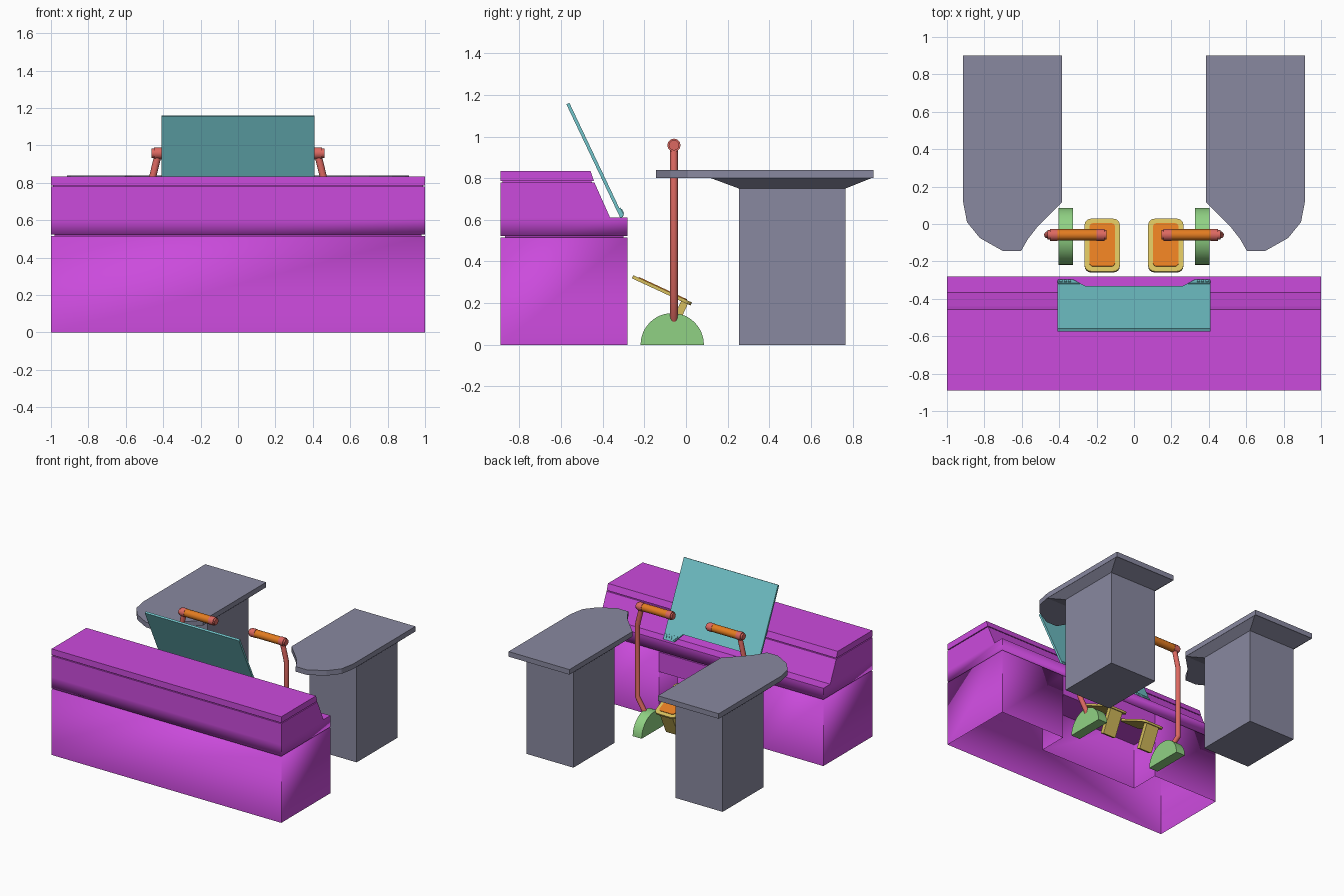
import bpy, bmesh, math
from mathutils import Vector, Matrix

cube = bpy.data.objects.get("Cube")
if cube:
    bpy.data.objects.remove(cube)


def material(name, rgb):
    m = bpy.data.materials.new(name)
    m.use_nodes = True
    m.diffuse_color = (*rgb, 1)
    m.node_tree.nodes["Principled BSDF"].inputs["Base Color"].default_value = (*rgb, 1)
    return m


PURPLE = material("purple", (0.60, 0.07, 0.72))
TEAL = material("teal", (0.17, 0.56, 0.60))
GREY = material("slate grey", (0.25, 0.25, 0.35))
GREEN = material("green", (0.28, 0.64, 0.23))
YELLOW = material("yellow", (0.68, 0.52, 0.11))
ORANGE = material("orange", (0.76, 0.20, 0.015))
RED = material("red", (0.72, 0.14, 0.12))


def finish(bm, name, mat, smooth=None):
    bmesh.ops.recalc_face_normals(bm, faces=bm.faces)
    me = bpy.data.meshes.new(name)
    bm.to_mesh(me)
    bm.free()
    me.materials.append(mat)
    ob = bpy.data.objects.new(name, me)
    bpy.context.collection.objects.link(ob)
    if smooth:
        bpy.ops.object.select_all(action="DESELECT")
        ob.select_set(True)
        bpy.context.view_layer.objects.active = ob
        bpy.ops.object.shade_smooth_by_angle(angle=math.radians(smooth))
    return ob


def prism(name, mat, outline, place, a, b, smooth=None, cap=True):
    """Extrude a 2D outline from depth a to b; place maps (u, v, depth) to 3D."""
    bm = bmesh.new()
    rings = [[bm.verts.new(place(u, v, d)) for u, v in outline] for d in (a, b)]
    n = len(outline)
    for i in range(n):
        j = (i + 1) % n
        bm.faces.new((rings[0][i], rings[0][j], rings[1][j], rings[1][i]))
    if cap:
        bm.faces.new(rings[0])
    bm.faces.new(rings[1])
    return finish(bm, name, mat, smooth)


def side(u, v, d):
    return (d, u, v)


def plan(u, v, d):
    return (u, v, d)


def soft_shade(ob, soft_z):
    """Smooth the body, keeping every edge sharp except those at one height."""
    me = ob.data
    me.shade_smooth()
    bm = bmesh.new()
    bm.from_mesh(me)
    for e in bm.edges:
        level = all(abs(v.co.z - soft_z) < 0.001 for v in e.verts)
        e.smooth = level or e.calc_face_angle(0) < 0.02
    bm.to_mesh(me)
    bm.free()


def rounded(w, h, r, n=4):
    pts = []
    for k, (sx, sy) in enumerate(((1, 1), (-1, 1), (-1, -1), (1, -1))):
        for i in range(n + 1):
            t = math.pi / 2 * (k + i / n)
            pts.append((sx * (w - r) + r * math.cos(t), sy * (h - r) + r * math.sin(t)))
    return pts


def rod(name, mat, points, radius, sides=16):
    cu = bpy.data.curves.new(name, "CURVE")
    cu.dimensions = "3D"
    cu.bevel_depth = radius
    cu.bevel_resolution = sides // 4
    cu.use_fill_caps = True
    sp = cu.splines.new("POLY")
    sp.points.add(len(points) - 1)
    for p, co in zip(sp.points, points):
        p.co = (*co, 1)
    cu.materials.append(mat)
    ob = bpy.data.objects.new(name, cu)
    bpy.context.collection.objects.link(ob)
    return ob


# Console base: open-bottomed shell with a knee recess at the back
FRONT, BACK, SEAM = -0.89, -0.28, 0.515
knee_x, knee_y, knee_z = 0.43, -0.51, 0.36
base = prism("console_base", PURPLE,
             [(-1, FRONT), (1, FRONT), (1, BACK), (knee_x, BACK), (knee_x, knee_y),
              (-knee_x, knee_y), (-knee_x, BACK), (-1, BACK)], plan, 0, SEAM, cap=False)
soft_shade(base, SEAM)
prism("console_knee_lintel", PURPLE,
      [(knee_y, knee_z), (BACK, knee_z), (BACK, SEAM), (knee_y, SEAM)], side, -knee_x, knee_x)

# Console upper body: lower band, sloped housing and top slab with fine seams
band = prism("console_band", PURPLE,
             [(-1, FRONT), (1, FRONT), (1, BACK), (-1, BACK)], plan, SEAM + 0.008, 0.612)
soft_shade(band, SEAM + 0.008)
prism("console_seam", PURPLE, [(FRONT + 0.02, 0.5), (BACK - 0.02, 0.5), (BACK - 0.02, 0.53),
                               (FRONT + 0.02, 0.53)], side, -0.98, 0.98)
prism("console_housing", PURPLE,
      [(FRONT, 0.612), (-0.365, 0.612), (-0.44, 0.78), (FRONT, 0.78)], side, -1, 1)
prism("console_slab_seam", PURPLE,
      [(FRONT + 0.01, 0.775), (-0.45, 0.775), (-0.455, 0.79), (FRONT + 0.01, 0.79)],
      side, -0.99, 0.99)
prism("console_slab", PURPLE,
      [(FRONT, 0.787), (-0.442, 0.787), (-0.458, 0.835), (FRONT, 0.835)], side, -1, 1)

# Tilted screen with two lower tabs
foot, head = Vector((0, -0.308, 0.612)), Vector((0, -0.567, 1.158))
up = (head - foot).normalized()
out = Vector((0, up.z, -up.y))
length = (head - foot).length


def on_screen(u, v, d):
    return foot + up * v + out * d + Vector((u, 0, 0))


half = [(0.41, length), (0.41, 0), (0.32, 0), (0.26, 0.07)]
prism("screen", TEAL, half + [(-u, v) for u, v in reversed(half)], on_screen, -0.008, 0.008)
for s in (-1, 1):
    prism("screen_tab", TEAL, [(s * u, v) for u, v in
                               ((0.405, 0.005), (0.325, 0.005), (0.29, 0.045), (0.405, 0.045))],
          on_screen, 0.007, 0.014)
    for i in range(3):
        prism("screen_button", TEAL, [(s * (0.345 + 0.022 * i) + u, 0.025 + v)
                                      for u, v in rounded(0.008, 0.012, 0.004)],
              on_screen, 0.013, 0.018)

# Side desks, control sticks and pedals, repeated on both sides
desk = [(0.385, 0.9), (0.915, 0.9), (0.915, 0.125), (0.893, 0.01), (0.824, -0.075),
        (0.70, -0.145), (0.604, -0.145), (0.567, -0.08), (0.52, -0.02), (0.385, 0.115)]
tilt = math.atan2(0.13, 0.28)
for s in (-1, 1):
    tag = "left" if s > 0 else "right"

    # Desk top and flared pedestal
    prism(tag + "_desk_top", GREY, [(s * u, v) for u, v in desk], plan, 0.80, 0.84)
    bm = bmesh.new()
    rings = []
    for z, x0, x1, y0, y1 in ((0, 0.445, 0.855, 0.255, 0.765), (0.75, 0.445, 0.855, 0.255, 0.765),
                              (0.80, 0.386, 0.914, 0.12, 0.89)):
        rings.append([bm.verts.new((s * x, y, z))
                      for x, y in ((x0, y0), (x1, y0), (x1, y1), (x0, y1))])
    for lo, hi in zip(rings, rings[1:]):
        for i in range(4):
            bm.faces.new((lo[i], lo[i - 1], hi[i - 1], hi[i]))
    bm.faces.new(rings[0])
    bm.faces.new(rings[-1])
    finish(bm, tag + "_desk_pedestal", GREY)

    # Half-round stick mount
    arc = [(-0.066 + 0.152 * math.cos(math.pi * i / 24), 0.152 * math.sin(math.pi * i / 24))
           for i in range(25)]
    prism(tag + "_stick_mount", GREEN, arc, side, s * 0.326, s * 0.404, smooth=30)

    # Bent stick with a capped horizontal grip
    y, z = -0.058, 0.958
    rod(tag + "_stick", RED, [(s * 0.37, y, 0.09), (s * 0.462, y, 0.24), (s * 0.462, y, 0.81),
                              (s * 0.425, y, z)], 0.019)
    rod(tag + "_grip", ORANGE, [(s * 0.19, y, z), (s * 0.42, y, z)], 0.03)
    for cap, a, b, c in (("inner", 0.2, 0.158, 0.147), ("outer", 0.41, 0.45, 0.463)):
        rod(tag + "_grip_cap_" + cap, RED, [(s * a, y, z), (s * b, y, z)], 0.032)
        rod(tag + "_grip_tip_" + cap, RED, [(s * b, y, z), (s * c, y, z)], 0.025)

    # Pedal plate, pad and bracket
    frame = Matrix.Translation((s * 0.17, -0.115, 0.262)) @ Matrix.Rotation(-tilt, 4, "X")

    def on_pedal(u, v, d):
        return frame @ Vector((u, v, d))

    prism(tag + "_pedal_plate", YELLOW, rounded(0.094, 0.155, 0.035), on_pedal, -0.009, 0.007)
    prism(tag + "_pedal_pad", ORANGE, rounded(0.068, 0.127, 0.02), on_pedal, 0.006, 0.011)
    prism(tag + "_pedal_bracket", YELLOW, [(-0.055, 0.105), (0.055, 0.105), (0.055, 0.14),
                                           (-0.055, 0.14)], on_pedal, -0.2, -0.005)
